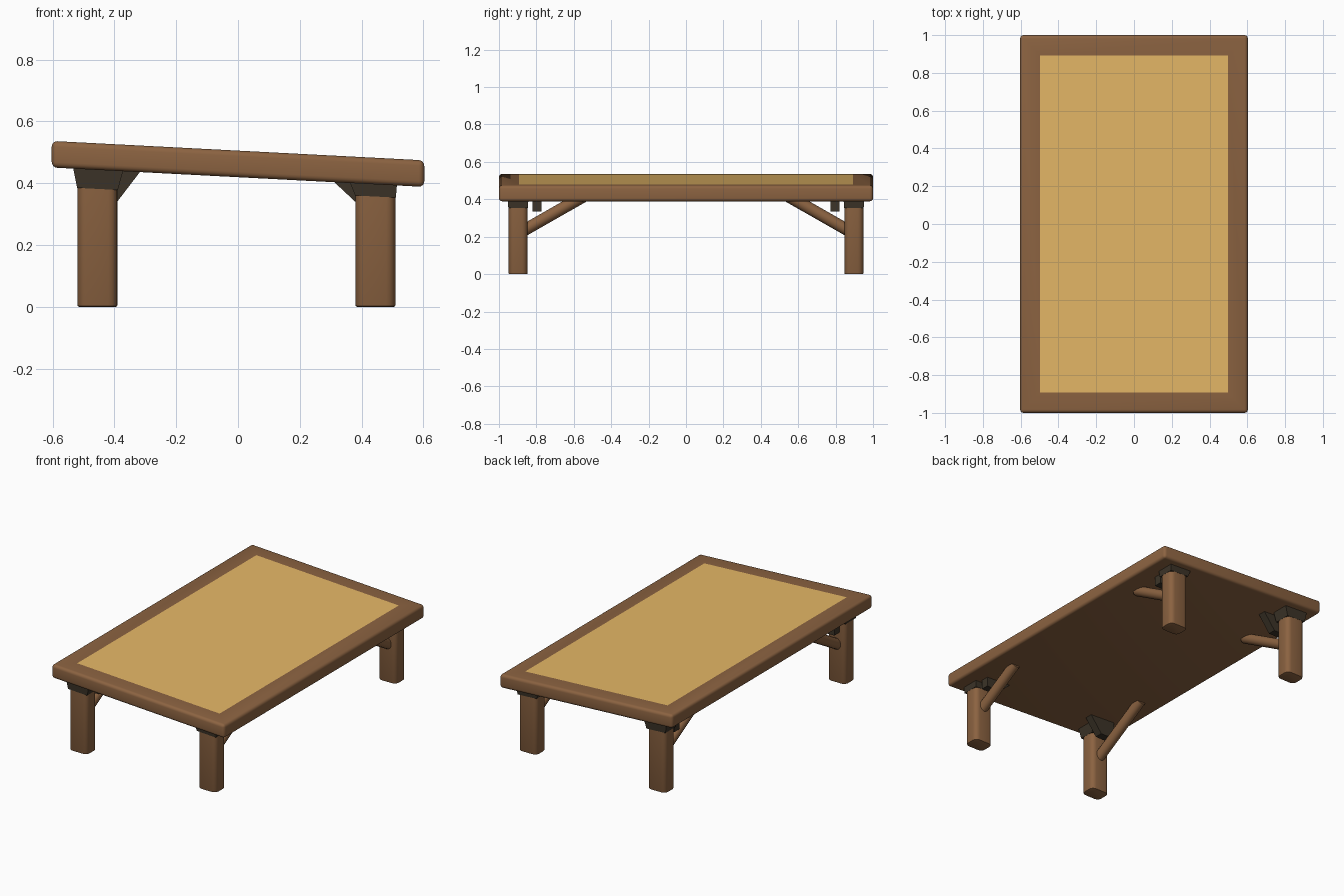
import bpy, bmesh, math
from mathutils import Vector

if "Cube" in bpy.data.objects:
    bpy.data.objects.remove(bpy.data.objects["Cube"])

def material(name, rgb):
    m = bpy.data.materials.new(name)
    m.diffuse_color = (*rgb, 1)
    m.use_nodes = True
    m.node_tree.nodes["Principled BSDF"].inputs["Base Color"].default_value = m.diffuse_color
    return m

brown = material("brown wood", (0.262, 0.125, 0.053))
tan = material("tan panel", (0.79, 0.48, 0.136))
dark = material("dark bracket", (0.045, 0.034, 0.021))

def under(x):
    # height of the sloping underside
    return 0.42 - 0.052 * x

def finish(bm, name, mats, angle=40):
    bmesh.ops.recalc_face_normals(bm, faces=bm.faces[:])
    me = bpy.data.meshes.new(name)
    bm.to_mesh(me)
    bm.free()
    ob = bpy.data.objects.new(name, me)
    bpy.context.collection.objects.link(ob)
    for m in mats:
        me.materials.append(m)
    bpy.ops.object.select_all(action='DESELECT')
    ob.select_set(True)
    bpy.context.view_layer.objects.active = ob
    bpy.ops.object.shade_smooth_by_angle(angle=math.radians(angle))
    return ob

def box(center, size):
    bm = bmesh.new()
    bmesh.ops.create_cube(bm, size=1)
    bmesh.ops.scale(bm, vec=size, verts=bm.verts)
    bmesh.ops.translate(bm, vec=center, verts=bm.verts)
    return bm

def strut(name, a, b, r):
    a, b = Vector(a), Vector(b)
    d = b - a
    bm = bmesh.new()
    bmesh.ops.create_cone(bm, cap_ends=True, segments=14, radius1=r, radius2=r, depth=d.length)
    bmesh.ops.transform(bm, matrix=d.to_track_quat('Z', 'Y').to_matrix().to_4x4(), verts=bm.verts)
    bmesh.ops.translate(bm, vec=(a + b) / 2, verts=bm.verts)
    finish(bm, name, [brown])

def loft(name, rings, mat):
    # skin matching rings of points and cap both ends
    bm = bmesh.new()
    rings = [[bm.verts.new(p) for p in r] for r in rings]
    n = len(rings[0])
    for lo, hi in zip(rings, rings[1:]):
        for i in range(n):
            j = (i + 1) % n
            bm.faces.new((lo[i], lo[j], hi[j], hi[i]))
    bm.faces.new(rings[0])
    bm.faces.new(rings[-1])
    finish(bm, name, [mat])

# table top: rounded slab with inset panel, sheared to slope down towards +x
bm = box((0, 0, 0.0425), (1.206, 2.0, 0.086))
bmesh.ops.bevel(bm, geom=bm.edges[:], offset=0.018, segments=4, profile=0.5, affect='EDGES')
top = max(bm.faces, key=lambda f: (f.normal.z > 0.99) * f.calc_area())
bmesh.ops.inset_region(bm, faces=[top], thickness=0.07)
for v in top.verts:
    v.co.x = math.copysign(0.497, v.co.x)
    v.co.y = math.copysign(0.893, v.co.y)
top.material_index = 1
for v in bm.verts:
    v.co.z += under(v.co.x)
finish(bm, "table_top", [brown, tan])

for sx, side in ((-1, "left"), (1, "right")):
    for sy, end in ((-1, "front"), (1, "back")):
        tag = f"{end}_{side}"
        cx = -0.455 if sx < 0 else 0.445
        cy = 0.898 * sy
        h = under(cx) + 0.02
        # leg: block with rounded upright edges and eased foot
        bm = box((cx, cy, h / 2), (0.13, 0.102, h))
        up = [e for e in bm.edges if abs(e.verts[0].co.z - e.verts[1].co.z) > 0.1]
        bmesh.ops.bevel(bm, geom=up, offset=0.03, segments=4, profile=0.5, affect='EDGES')
        foot = [e for e in bm.edges if all(v.co.z < 0.01 for v in e.verts)]
        bmesh.ops.bevel(bm, geom=foot, offset=0.006, segments=2, profile=0.5, affect='EDGES')
        finish(bm, tag + "_leg", [brown])

        # dark flared collar joining leg to the top
        outer = 0.08 if sx < 0 else 0.07
        rings = []
        for xo, xi, y, lift in ((0.066, 0.066, 0.052, -0.062 if sx < 0 else -0.04),
                                (outer, 0.085, 0.056, 0.008)):
            rings.append([(cx + sx * px, cy + sy * py, under(cx + sx * px) + lift)
                          for px, py in ((xo, y), (-xi, y), (-xi, -y), (xo, -y))])
        loft(tag + "_collar", rings, dark)

        # long brace running along the length
        t = (under(cx) + 0.01 - 0.235) / 0.57
        strut(tag + "_long_brace", (cx, sy * 0.865, 0.235),
              (cx, sy * (0.865 - t), under(cx) + 0.01), 0.032)

        # short dark gusset running across the width
        points = [(cx + sx * px, under(cx + sx * px) + 0.01) for px in (0.04, -0.145)]
        points += [(cx - sx * 0.06, 0.335), (cx + sx * 0.04, 0.335)]
        loft(tag + "_gusset", [[(x, sy * y, z) for x, z in points] for y in (0.772, 0.822)], dark)
